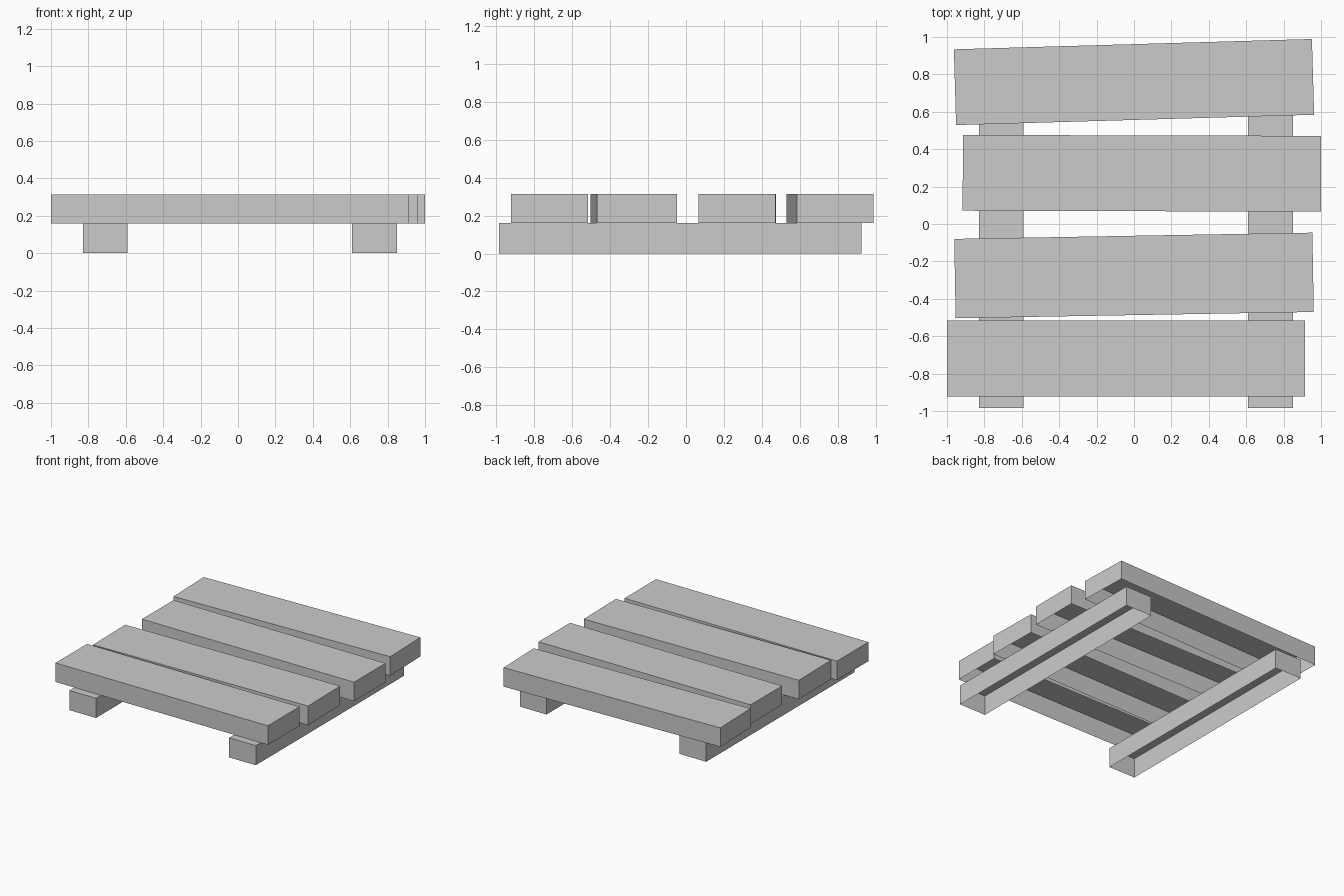
import bpy, bmesh
from math import radians
from mathutils import Matrix

if "Cube" in bpy.data.objects:
    bpy.data.objects.remove(bpy.data.objects["Cube"])


def open_box(name, center, size, angle=0):
    """Box with its underside left open, turned about z."""
    bm = bmesh.new()
    bmesh.ops.create_cube(bm, size=1)
    bottom = [f for f in bm.faces if f.normal.z < -0.5]
    bmesh.ops.delete(bm, geom=bottom, context='FACES_ONLY')
    bmesh.ops.transform(bm, verts=bm.verts, matrix=Matrix.Diagonal((*size, 1)))
    mesh = bpy.data.meshes.new(name)
    bm.to_mesh(mesh)
    bm.free()
    obj = bpy.data.objects.new(name, mesh)
    obj.location = center
    obj.rotation_euler.z = radians(angle)
    bpy.context.collection.objects.link(obj)
    return obj


# Two runners on the ground
for side, x in (("left", -0.71), ("right", 0.73)):
    open_box(f"{side}_runner", (x, -0.03, 0.08), (0.24, 1.91, 0.16))

# Four loosely laid planks: x, y, width, angle
planks = [
    (-0.042, -0.719, 0.406, 0.0),
    (0.0, -0.275, 0.424, 1.0),
    (0.042, 0.271, 0.405, -0.15),
    (0.0, 0.759, 0.405, 1.65),
]
for i, (x, y, width, angle) in enumerate(planks, 1):
    open_box(f"plank_{i}", (x, y, 0.2375), (1.915, width, 0.155), angle)
